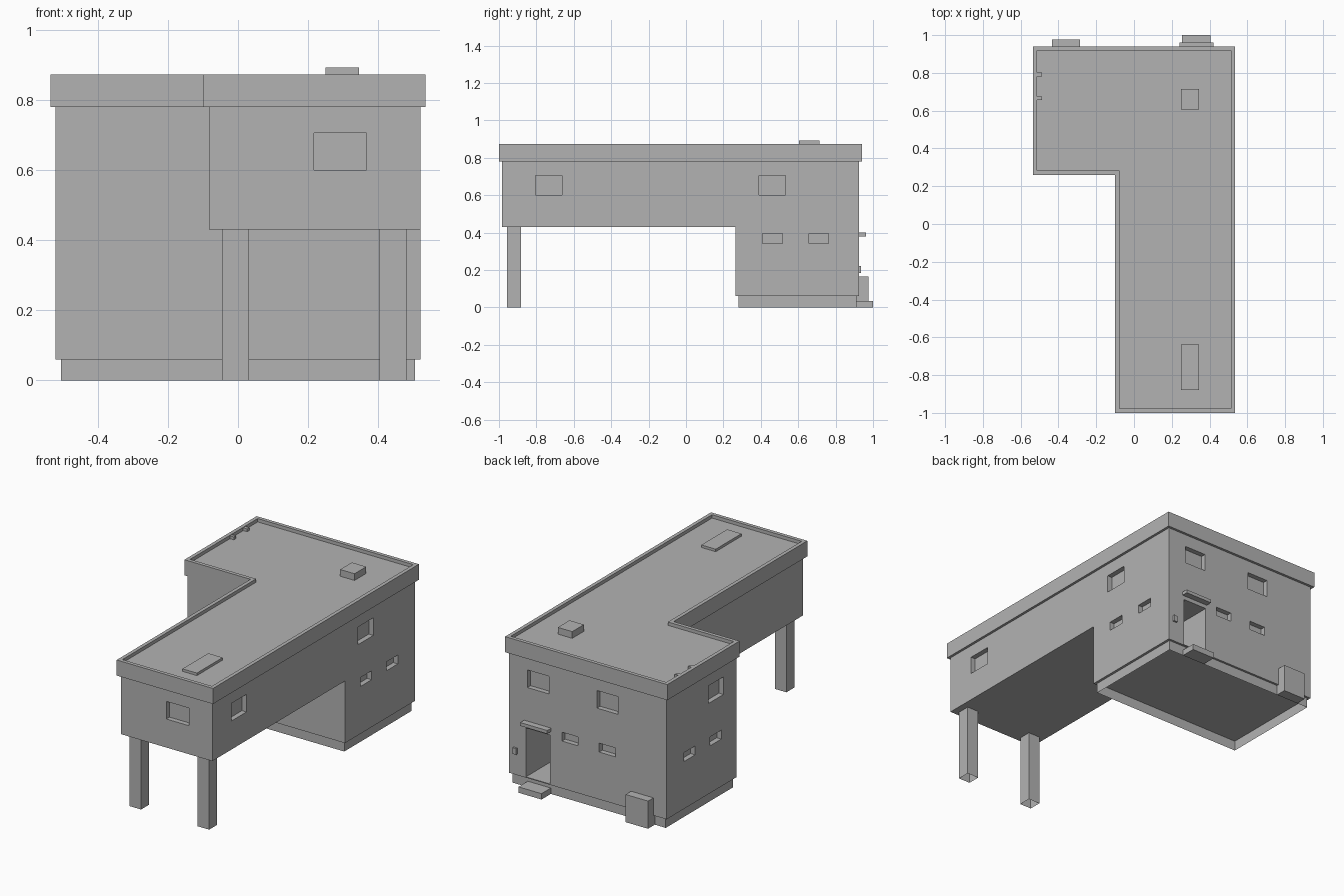
import bpy
import bmesh

cube = bpy.data.objects.get("Cube")
if cube:
    bpy.data.objects.remove(cube, do_unlink=True)

# Single plaster grey
GREY = (0.45, 0.45, 0.45, 1.0)
plaster = bpy.data.materials.new("plaster_grey")
plaster.use_nodes = True
plaster.diffuse_color = GREY
plaster.node_tree.nodes["Principled BSDF"].inputs["Base Color"].default_value = GREY


def prism(name, outline, z0, z1, caps=True):
    """Extrude a plan outline between two heights, optionally open ended."""
    bm = bmesh.new()
    low = [bm.verts.new((x, y, z0)) for x, y in outline]
    high = [bm.verts.new((x, y, z1)) for x, y in outline]
    n = len(outline)
    for i in range(n):
        j = (i + 1) % n
        bm.faces.new((low[i], low[j], high[j], high[i]))
    if caps:
        bm.faces.new(low[::-1])
        bm.faces.new(high)
    bmesh.ops.recalc_face_normals(bm, faces=bm.faces[:])
    mesh = bpy.data.meshes.new(name)
    bm.to_mesh(mesh)
    bm.free()
    mesh.materials.append(plaster)
    obj = bpy.data.objects.new(name, mesh)
    bpy.context.collection.objects.link(obj)
    return obj


def box(name, x, y, z, caps=True):
    plan = [(x[0], y[0]), (x[1], y[0]), (x[1], y[1]), (x[0], y[1])]
    return prism(name, plan, z[0], z[1], caps)


def l_plan(left, step_x, right, front, step_y, back):
    return [(step_x, front), (right, front), (right, back),
            (left, back), (left, step_y), (step_x, step_y)]


def cut(target, cutter):
    """Subtract the cutter for good and remove it."""
    cutter.hide_render = True
    mod = target.modifiers.new("opening", 'BOOLEAN')
    mod.operation = 'DIFFERENCE'
    mod.solver = 'EXACT'
    mod.object = cutter
    bpy.context.view_layer.objects.active = target
    bpy.ops.object.modifier_apply(modifier=mod.name)
    bpy.data.objects.remove(cutter, do_unlink=True)


# Wall planes
SIDE, FRONT, STEP, BACK = 0.52, -0.985, 0.265, 0.925
DEPTH, OUT = 0.03, 0.1

# Storeys: the upper one is L-shaped and overhangs on two columns
upper = prism("upper_storey", l_plan(-SIDE, -0.083, SIDE, FRONT, STEP, BACK), 0.43, 0.785)
lower = box("lower_storey", (-SIDE, SIDE), (STEP, BACK), (0.06, 0.43))

# Window openings
TALL, SLIT = (0.6, 0.705), (0.342, 0.395)


def side_window(storey, sign, y, z):
    x = sorted((sign * (SIDE - DEPTH), sign * (SIDE + OUT)))
    cut(storey, box("cutter", x, y, z))


def back_window(storey, x, z, depth=DEPTH):
    cut(storey, box("cutter", x, (BACK - depth, BACK + OUT), z))


for sign in (-1, 1):
    side_window(upper, sign, (0.39, 0.532), TALL)
    for y in ((0.41, 0.516), (0.657, 0.763)):
        side_window(lower, sign, y, SLIT)
side_window(upper, 1, (-0.805, -0.663), TALL)
cut(upper, box("cutter", (0.217, 0.367), (FRONT - OUT, FRONT + DEPTH), TALL))
for x in ((0.255, 0.398), (-0.2, -0.06)):
    back_window(upper, x, TALL)
for x in ((0.066, 0.17), (-0.182, -0.075)):
    back_window(lower, x, SLIT)

# Deep doorway
back_window(lower, (0.25, 0.408), (0.065, 0.356), 0.35)

# Flat roof with a raised parapet rim
parapet = prism("roof_parapet", l_plan(-0.535, -0.1, 0.535, -1, 0.26, 0.94), 0.78, 0.873)
cut(parapet, prism("cutter", l_plan(-0.513, -0.078, 0.513, -0.978, 0.282, 0.918), 0.853, 1))

# Roof fittings
box("roof_hatch", (0.25, 0.345), (0.605, 0.715), (0.85, 0.893))
box("skylight", (0.25, 0.345), (-0.88, -0.637), (0.85, 0.868))
for i, y in enumerate((0.666, 0.792)):
    box(f"ladder_bracket_{i + 1}", (-0.515, -0.487), (y - 0.01, y + 0.01), (0.85, 0.87))

# Base skirt and columns, open underneath
box("plinth", (-0.505, 0.505), (0.28, 0.912), (0, 0.06), caps=False)
for side, x in (("right", -0.045), ("left", 0.404)):
    box(f"{side}_column", (x, x + 0.076), (-0.957, -0.882), (0, 0.43), caps=False)

# Entrance and back wall fittings
box("door_canopy", (0.242, 0.42), (BACK - 0.005, 0.962), (0.38, 0.4))
box("door_step", (0.253, 0.405), (0.912, 1), (0, 0.035))
box("door_bell", (0.465, 0.49), (BACK - 0.005, 0.936), (0.185, 0.222))
box("utility_box", (-0.433, -0.285), (0.912, 0.976), (0, 0.165))
